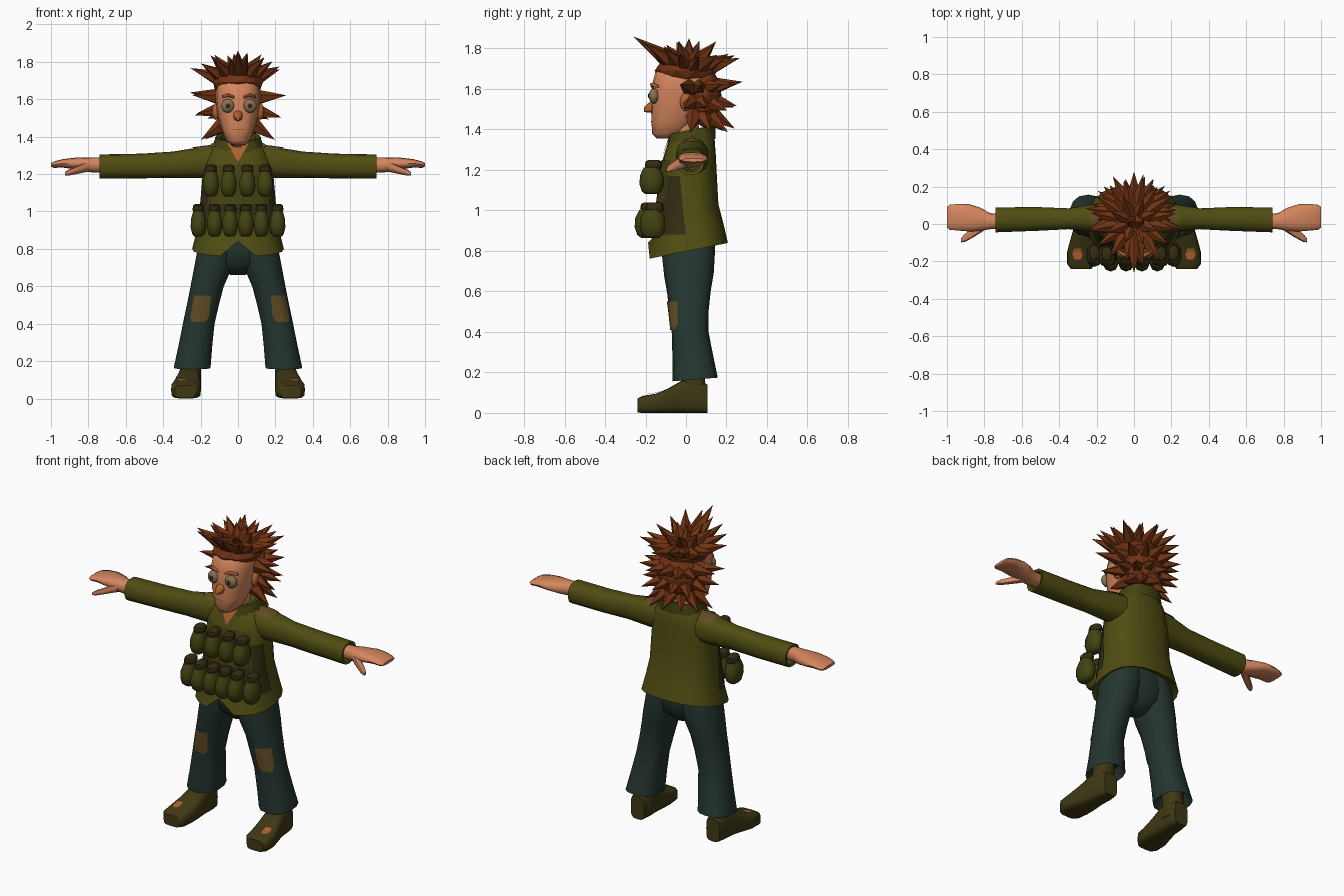
import bpy, bmesh, math, random
from mathutils import Vector, Matrix
from mathutils.bvhtree import BVHTree

random.seed(4)
cube = bpy.data.objects.get("Cube")
if cube:
    bpy.data.objects.remove(cube, do_unlink=True)


def material(name, r, g, b):
    m = bpy.data.materials.new(name)
    m.use_nodes = True
    m.diffuse_color = (r, g, b, 1)
    for node in m.node_tree.nodes:
        if node.type == 'BSDF_PRINCIPLED':
            node.inputs["Base Color"].default_value = (r, g, b, 1)
    return m


OLIVE = material("olive_cloth", .08, .074, .006)
POUCH = material("dark_olive_canvas", .055, .056, .006)
STRAP = material("dark_brown_webbing", .034, .025, .006)
PANTS = material("dark_green_cloth", .018, .036, .028)
SKIN = material("skin", .66, .235, .11)
HAIR = material("red_brown_hair", .16, .032, .006)
BOOT = material("brown_leather", .05, .04, .007)
PATCH = material("tan_patch", .125, .075, .018)
EYE = material("dull_eye", .24, .16, .085)
ORANGE = material("ruddy_skin", .42, .12, .028)


def finish(name, bm, mat, smooth=True, angle=50):
    me = bpy.data.meshes.new(name)
    bm.to_mesh(me)
    bm.free()
    me.materials.append(mat)
    for p in me.polygons:
        p.use_smooth = smooth
    if smooth:
        me.set_sharp_from_angle(angle=math.radians(angle))
    ob = bpy.data.objects.new(name, me)
    bpy.context.collection.objects.link(ob)
    return ob


def loft(name, rings, mat, axis='z', n=14, power=2.4, tilt=0, notch=(), caps=True, s=1, angle=50):
    """Skin rings (x, y, z, half width, half depth); s=-1 mirrors across x."""
    bm = bmesh.new()
    u, v = {'x': ((0, 1, 0), (0, 0, 1)), 'y': ((1, 0, 0), (0, 0, 1)),
            'z': ((1, 0, 0), (0, 1, 0))}[axis]
    u, v = Vector(u), Vector(v)
    loops = []
    for k, (x, y, z, a, b) in enumerate(rings):
        loop = []
        for i in range(n):
            t = 2 * math.pi * i / n - math.pi / 2
            c, d = math.cos(t), math.sin(t)
            c = math.copysign(abs(c) ** (2 / power), c)
            d = math.copysign(abs(d) ** (2 / power), d)
            p = Vector((x, y, z)) + u * a * c + v * b * d
            if axis == 'z':
                p.z += tilt * b * d
            if i == 0 and k < len(notch):
                p.z += notch[k]
            loop.append(bm.verts.new((p.x * s, p.y, p.z)))
        loops.append(loop)
    for lo, hi in zip(loops, loops[1:]):
        for i in range(n):
            j = (i + 1) % n
            bm.faces.new((lo[i], lo[j], hi[j], hi[i]))
    if caps:
        bm.faces.new(loops[0])
        bm.faces.new(loops[-1])
    bmesh.ops.recalc_face_normals(bm, faces=bm.faces)
    return finish(name, bm, mat, angle=angle)


def ball(name, at, size, mat):
    bm = bmesh.new()
    bmesh.ops.create_uvsphere(bm, u_segments=14, v_segments=10, radius=1,
                              matrix=Matrix.Translation(at) @ Matrix.Diagonal((*size, 1)))
    return finish(name, bm, mat)


def patch(name, targets, rows, mat, axis='y', s=1, steps=6, lift=.006):
    """Thin cloth piece dropped onto targets; rows are (v, u start, u end)."""
    verts, polys = [], []
    for ob in targets:
        base = len(verts)
        verts += [v.co.copy() for v in ob.data.vertices]
        polys += [[base + i for i in p.vertices] for p in ob.data.polygons]
    tree = BVHTree.FromPolygons(verts, polys)
    lines = []
    for (v0, a0, b0), (v1, a1, b1) in zip(rows, rows[1:]):
        for k in range(4):
            f = k / 4
            lines.append((v0 + (v1 - v0) * f, a0 + (a1 - a0) * f, b0 + (b1 - b0) * f))
    lines.append(rows[-1])
    bm = bmesh.new()
    grid = []
    for v, a, b in lines:
        row = []
        for i in range(steps + 1):
            w = a + (b - a) * i / steps
            start, aim = {'y': ((w * s, -1, v), (0, 1, 0)), 'z': ((w * s, v, 3), (0, 0, -1)),
                          'x': ((2 * s, w, v), (-s, 0, 0))}[axis]
            hit = tree.ray_cast(Vector(start), Vector(aim))[0]
            if hit is None:
                hit = tree.find_nearest(Vector(start))[0]
            row.append(bm.verts.new(hit - Vector(aim) * lift))
        grid.append(row)
    for lo, hi in zip(grid, grid[1:]):
        for i in range(steps):
            bm.faces.new((lo[i], lo[i + 1], hi[i + 1], hi[i]))
    bmesh.ops.recalc_face_normals(bm, faces=bm.faces)
    toward = -Vector(aim)
    if sum((f.normal.dot(toward) for f in bm.faces)) < 0:
        bmesh.ops.reverse_faces(bm, faces=bm.faces)
    return finish(name, bm, mat)


# Jacket body and collar
jacket = loft("jacket_body", [
    (0, .01, .86, .15, .12), (0, .01, .8, .245, .197), (0, .01, .9, .22, .175),
    (0, .005, 1, .203, .155), (0, .01, 1.15, .193, .142), (0, .012, 1.25, .185, .135),
    (0, .02, 1.32, .16, .122), (0, .02, 1.37, .115, .1)],
    OLIVE, n=20, power=2.5, tilt=.2, notch=(.03, .08))
collar = loft("collar", [
    (0, .025, 1.33, .14, .122), (0, .03, 1.4, .12, .115), (0, .03, 1.395, .095, .09),
    (0, .03, 1.35, .08, .075)], POUCH, n=16, tilt=.2, notch=(0, -.05, -.05), caps=False)
patch("open_neckline", [jacket, collar], [(1.27, -.004, .004), (1.37, -.06, .06)], ORANGE)

# Webbing vest with two rows of pouches
patch("vest_panel", [jacket], [(.9, -.17, .17), (1.08, -.16, .16), (1.25, -.15, .15)], POUCH)
patch("vest_belt", [jacket], [(.98, -.17, .17), (1.04, -.17, .17)], STRAP, lift=.009)


def pouch(name, x, y, z, w, d, h, s):
    shape = [(0, .5), (.08, .8), (.3, 1), (.55, .95), (.78, .65)]
    loft(name, [(x, y, z + h * t, w * k, d * k) for t, k in shape], POUCH, n=10, s=s)
    loft(name + "_lid", [(x, y + .01, z + h * t, w * k, d * k) for t, k in
                         [(.74, .6), (.82, .72), (.95, .66), (1, .4)]], STRAP, n=8, s=s)


pants, sleeves, boots = [], [], []
for side, s in (("left", 1), ("right", -1)):
    for i, (x, y) in enumerate([(.042, -.19), (.125, -.19), (.212, -.165)]):
        pouch(f"{side}_lower_pouch_{i}", x, y, .865, .043, .064, .175, s)
    for i, x in enumerate((.05, .145)):
        pouch(f"{side}_upper_pouch_{i}", x, -.17, 1.08, .045, .06, .17, s)
    patch(side + "_vest_strap", [jacket], [(.88, -.12, 0), (1.05, -.11, -.02), (1.17, -.1, -.03)],
          STRAP, 'x', s)

    # Sleeve, hand and thumb
    sleeve = loft(side + "_sleeve", [
        (.06, .03, 1.27, .085, .09), (.2, .033, 1.262, .078, .082), (.35, .028, 1.25, .057, .07),
        (.52, .027, 1.243, .065, .066), (.74, .022, 1.24, .068, .065), (.735, .022, 1.24, .05, .05),
        (.7, .022, 1.24, .04, .04)], OLIVE, 'x', s=s)
    loft(side + "_hand", [
        (.69, .015, 1.25, .038, .038), (.77, .015, 1.248, .043, .041), (.82, .025, 1.252, .062, .037),
        (.88, .033, 1.257, .073, .03), (.94, .036, 1.257, .071, .022), (.985, .036, 1.25, .067, .017),
        (1, .036, 1.249, .055, .009)], SKIN, 'x', n=12, s=s)
    loft(side + "_thumb", [
        (.8, 0, 1.243, .034, .03), (.86, -.045, 1.222, .027, .021), (.905, -.075, 1.208, .021, .016),
        (.925, -.087, 1.202, .011, .009)], SKIN, 'x', n=8, s=s)
    patch(side + "_shoulder_patch", [jacket, sleeve, collar],
          [(-.02, .15, .21), (.03, .13, .25), (.09, .15, .22)], PATCH, 'z', s)

    # Trouser leg with a knee patch
    leg = loft(side + "_trouser_leg", [
        (.24, .04, .23, .07, .075), (.245, .045, .165, .1, .112), (.228, .033, .28, .092, .1),
        (.21, .02, .4, .086, .09), (.188, .015, .5, .087, .097), (.165, .015, .6, .09, .108),
        (.14, .015, .68, .1, .122), (.112, .012, .8, .105, .132), (.1, .01, .88, .1, .125)],
        PANTS, tilt=.08, s=s)
    lo, hi = ((.185, .27) if s > 0 else (.155, .25))
    patch(side + "_knee_patch", [leg],
          [(.41, lo + .02, hi), (.44, lo, hi + .005), (.55, lo - .01, hi - .015)], PATCH, 'y', s)

    # Boot, ankle and worn toe
    boot = loft(side + "_boot", [
        (.283, -.24, .036, .055, .034), (.282, -.215, .042, .075, .042), (.278, -.15, .047, .08, .047),
        (.27, -.09, .06, .072, .06), (.262, -.02, .08, .06, .08), (.258, .05, .08, .058, .08),
        (.256, .105, .07, .045, .07)], BOOT, 'y', power=4, s=s, n=16)
    loft(side + "_ankle", [(.256, .035, .06, .06, .068), (.255, .035, .15, .058, .06),
                           (.245, .035, .26, .055, .055)], BOOT, s=s)
    patch(side + "_worn_toe", [boot], [(-.19, .285, .315), (-.165, .275, .33), (-.13, .285, .32)],
          ORANGE, 'z', s)

    # Eye, pupil, brow and ear
    ex = .064 if s > 0 else .054
    ball(side + "_eye", (ex * s, -.158, 1.565), (.037, .026, .038), EYE)
    ball(side + "_pupil", (ex * s, -.183, 1.566), (.011, .005, .012), STRAP)
    loft(side + "_brow", [(ex - .035, -.163, 1.61, .01, .007), (ex, -.165, 1.622, .013, .009),
                          (ex + .032, -.142, 1.612, .01, .006)], ORANGE, 'x', n=8, s=s)
    ball(side + "_ear", (.118 * s, 0, 1.535), (.022, .03, .045), ORANGE)

loft("trouser_seat", [(0, .015, .66, .04, .05), (0, .015, .72, .13, .113),
                      (0, .012, .8, .19, .13), (0, .01, .88, .19, .125)], PANTS, n=16)

# Neck, head and nose
loft("neck", [(0, .01, 1.28, .07, .065), (0, -.005, 1.45, .065, .065)], SKIN)
loft("head", [
    (0, -.1, 1.355, .035, .045), (0, -.085, 1.38, .065, .083), (0, -.062, 1.44, .088, .108),
    (0, -.045, 1.5, .105, .128), (0, -.03, 1.56, .115, .142), (0, -.02, 1.62, .12, .148),
    (0, -.01, 1.68, .113, .142), (0, 0, 1.73, .08, .1)], SKIN, n=16)
loft("nose", [(0, -.14, 1.522, .03, .038), (0, -.185, 1.507, .023, .024),
              (0, -.208, 1.498, .01, .011)], ORANGE, 'y', n=8)
patch("mouth", [bpy.data.objects["head"]], [(1.436, -.035, .035), (1.442, -.035, .035)],
      ORANGE, lift=.004)

# Hair: two rough caps covered in spikes
bm = bmesh.new()
for at, size in (((0, 0, 1.69), (.14, .155, .075)), ((0, .085, 1.57), (.13, .09, .15))):
    bmesh.ops.create_icosphere(bm, subdivisions=2, radius=1,
                               matrix=Matrix.Translation(at) @ Matrix.Diagonal((*size, 1)))


def spike(tip, root, width):
    start = root.lerp(tip, .32)
    along = tip - start
    turn = along.to_track_quat('Z', 'Y').to_matrix().to_4x4()
    bmesh.ops.create_cone(bm, cap_ends=True, segments=5, radius1=width, radius2=0,
                          depth=along.length,
                          matrix=Matrix.Translation((start + tip) / 2) @ turn)


# Rows: tip height, reach, count, spread in degrees from the back, root height
for z, reach, count, spread, root in (
        (1.4, .21, 7, 88, 1.52), (1.51, .235, 8, 96, 1.56), (1.63, .25, 9, 100, 1.6),
        (1.77, .24, 16, 169, 1.67), (1.83, .14, 8, 158, 1.68), (1.86, .04, 2, 90, 1.68)):
    for i in range(count):
        a = math.radians(-spread + 2 * spread * i / (count - 1))
        r = reach + random.uniform(-.02, .02)
        rise = .055 * max(0, -math.cos(a)) if reach > .2 else 0
        tip = Vector((r * math.sin(a), .015 + r * math.cos(a), z + rise + random.uniform(-.02, .01)))
        back = .05 if z < 1.7 else .01
        spike(tip, Vector((0, back, root)), .05)
spike(Vector((0, -.262, 1.86)), Vector((0, .02, 1.67)), .055)
finish("spiky_hair", bm, HAIR, smooth=False)
